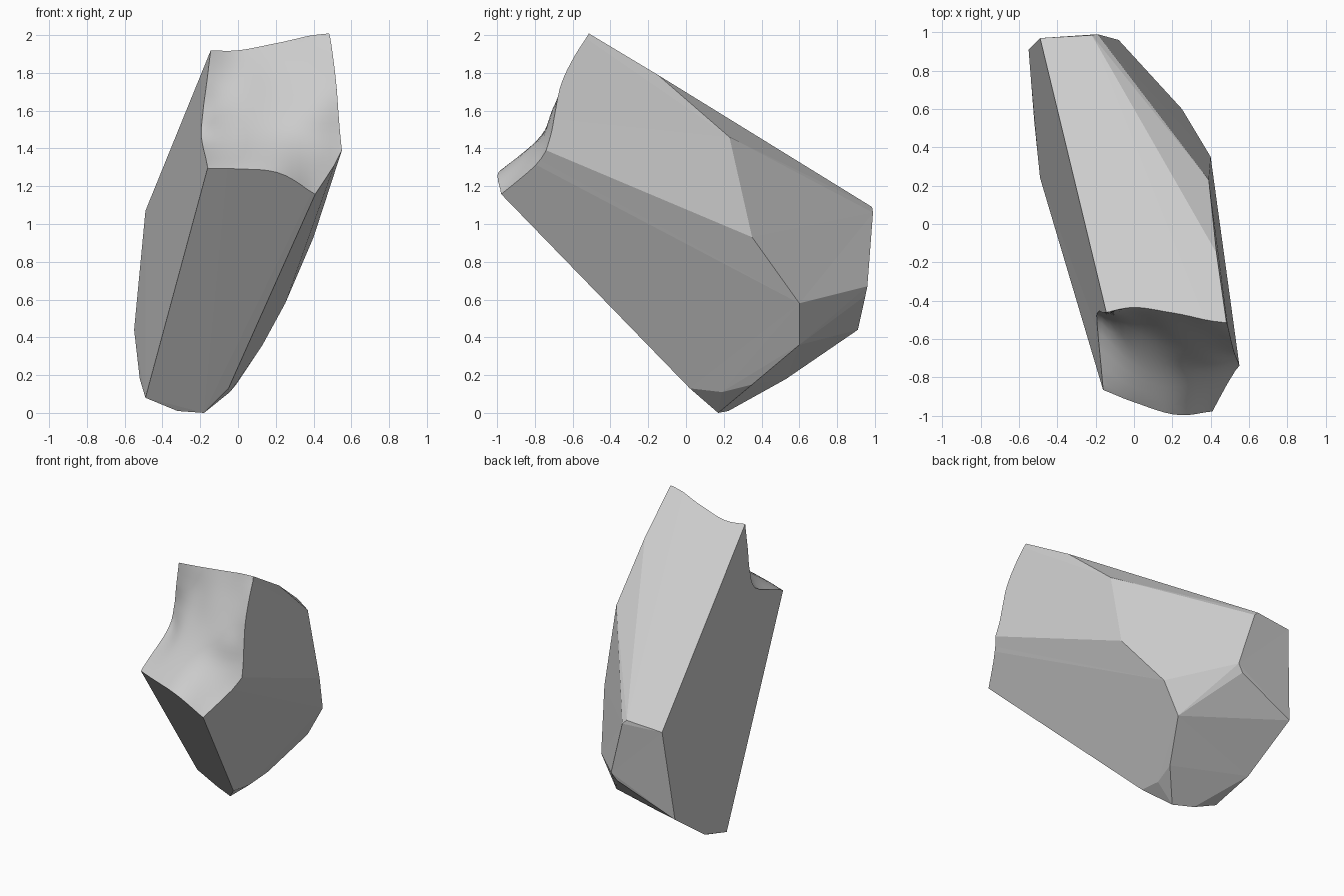
import bpy, bmesh
from math import floor

if "Cube" in bpy.data.objects:
    bpy.data.objects.remove(bpy.data.objects["Cube"])

# Faceted crystal body: hull of corner points, over-long at the broken end
corners = [
    (-.49, .24, .08), (-.32, .224, .01), (-.18, .17, 0), (-.05, .02, .13),     # foot, front
    (-.043, .19, .11), (-.01, .35, .15), (-.52, .53, .18), (-.55, .91, .44),   # foot, back
    (.13, .60, .36), (.25, .60, .58), (-.12, .95, .62), (-.08, .96, .67),      # back right chamfers
    (.40, .35, .93), (.39, .23, 1.46), (.43, -.15, 1.79),                      # right side
    (-.49, .97, 1.07), (-.22, .985, 1.09), (-.19, .99, 1.06),                  # back top
    (0, -1.06, 2.274), (.54, -.92, 2.252), (.625, -1.285, 1.62),               # beyond the break
    (.64, -1.48, 1.675), (.005, -1.425, 1.91)]
bm = bmesh.new()
for c in corners:
    bm.verts.new(c)
res = bmesh.ops.convex_hull(bm, input=bm.verts)
bmesh.ops.delete(bm, geom=[v for v in bm.verts if not v.link_faces], context='VERTS')
bmesh.ops.dissolve_limit(bm, angle_limit=.04, verts=bm.verts, edges=bm.edges)
bmesh.ops.triangulate(bm, faces=bm.faces)
bmesh.ops.recalc_face_normals(bm, faces=bm.faces)
me = bpy.data.meshes.new("crystal_shard")
bm.to_mesh(me)
bm.free()
shard = bpy.data.objects.new("crystal_shard", me)
bpy.context.collection.objects.link(shard)

# Scooped fracture: depth y, columns x = -.2 to .6 step .2, rows z = 1.0 up step .15
depth = [(-1.15, -1.20, -1.25, -1.13, -1.10),
         (-1.03, -1.08, -1.15, -.99, -.93),
         (-.85, -.92, -.96, -.86, -.77),
         (-.51, -.70, -.78, -.76, -.71),
         (-.45, -.56, -.66, -.71, -.68),
         (-.46, -.48, -.57, -.63, -.67),
         (-.47, -.44, -.49, -.55, -.61),
         (-.49, -.41, -.43, -.49, -.50)]


def spline(vals, t):
    """Catmull-Rom through evenly spaced values, clamped at the ends."""
    n = len(vals) - 1
    t = min(max(t, 0), n)
    i = min(floor(t), n - 1)
    f = t - i
    a, b, c, d = (vals[min(max(i + k, 0), n)] for k in (-1, 0, 1, 2))
    return b + .5 * f * (c - a + f * (2*a - 5*b + 4*c - d + f * (3*(b - c) + d - a)))


def fracture_y(x, z):
    return spline([spline(row, (x + .2) / .2) for row in depth], (z - 1.0) / .15)


bm = bmesh.new()
NX, NZ = 31, 41
grid = [[bm.verts.new((x, fracture_y(x, z), z))
         for x in (-.413 + .041 * i for i in range(NX))]
        for z in (.903 + .0371 * j for j in range(NZ))]
for j in range(NZ - 1):
    for i in range(NX - 1):
        bm.faces.new((grid[j][i], grid[j][i+1], grid[j+1][i+1], grid[j+1][i])).smooth = True
ext = bmesh.ops.extrude_face_region(bm, geom=list(bm.faces), use_keep_orig=True)
for v in ext["geom"]:
    if isinstance(v, bmesh.types.BMVert):
        v.co.y = -2.5
bmesh.ops.recalc_face_normals(bm, faces=bm.faces)
me = bpy.data.meshes.new("fracture_cutter")
bm.to_mesh(me)
bm.free()
cutter = bpy.data.objects.new("fracture_cutter", me)
bpy.context.collection.objects.link(cutter)
cutter.hide_render = True

# Break the end off, then drop the cutter
mod = shard.modifiers.new("fracture", 'BOOLEAN')
mod.operation = 'DIFFERENCE'
mod.solver = 'EXACT'
mod.object = cutter
bpy.context.view_layer.objects.active = shard
shard.select_set(True)
bpy.ops.object.modifier_apply(modifier=mod.name)
bpy.data.objects.remove(cutter)
